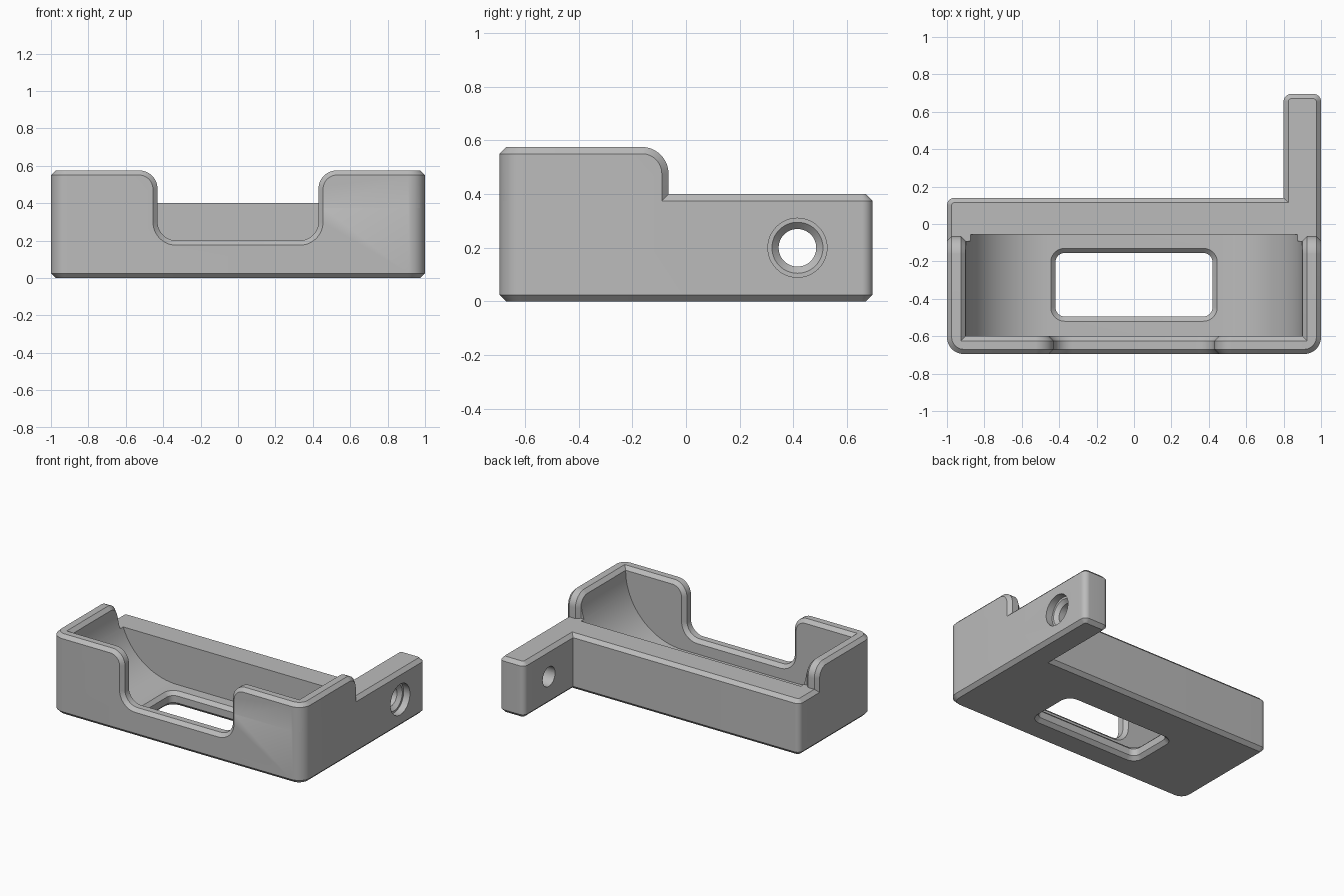
import bpy, bmesh, math
from mathutils import Vector

cube = bpy.data.objects.get("Cube")
if cube:
    bpy.data.objects.remove(cube, do_unlink=True)

CH = 0.025          # chamfer width
HALF_Y = 0.695      # half depth
TOP, LOW = 0.575, 0.4

grey = bpy.data.materials.new("plain_grey")
grey.use_nodes = True
grey.diffuse_color = (0.5, 0.5, 0.5, 1)
grey.node_tree.nodes["Principled BSDF"].inputs["Base Color"].default_value = grey.diffuse_color


def rounded(corners, steps=12):
    """Outline from (u, v, radius) right-angle corners."""
    out = []
    for i, (u, v, r) in enumerate(corners):
        p = Vector((u, v))
        if r == 0:
            out.append(p)
            continue
        d1 = (Vector(corners[i - 1][:2]) - p).normalized()
        d2 = (Vector(corners[(i + 1) % len(corners)][:2]) - p).normalized()
        c = p + r * (d1 + d2)
        for k in range(steps + 1):
            t = math.pi / 2 * k / steps
            out.append(c - r * (d2 * math.cos(t) + d1 * math.sin(t)))
    return out


def offset(outline, d):
    """Move every side of the outline outward by d."""
    n = len(outline)
    area = sum(outline[i - 1].cross(outline[i]) for i in range(n))
    s = 1 if area > 0 else -1
    out = []
    for i, p in enumerate(outline):
        a = (p - outline[i - 1]).normalized()
        b = (outline[(i + 1) % n] - p).normalized()
        na, nb = Vector((a.y, -a.x)) * s, Vector((b.y, -b.x)) * s
        out.append(p + (na + nb) * d / (1 + na.dot(nb)))
    return out


def loft(name, outline, sections, axis):
    """Solid through (position, offset) sections of one outline along an axis."""
    place = {"x": lambda u, v, w: (w, u, v),
             "y": lambda u, v, w: (u, w, v),
             "z": lambda u, v, w: (u, v, w)}[axis]
    bm = bmesh.new()
    rings = [[bm.verts.new(place(p.x, p.y, w)) for p in offset(outline, d)]
             for w, d in sections]
    n = len(outline)
    for r0, r1 in zip(rings, rings[1:]):
        for i in range(n):
            j = (i + 1) % n
            bm.faces.new((r0[i], r0[j], r1[j], r1[i]))
    bm.faces.new(rings[0])
    bm.faces.new(rings[-1])
    bmesh.ops.recalc_face_normals(bm, faces=bm.faces)
    mesh = bpy.data.meshes.new(name)
    bm.to_mesh(mesh)
    bm.free()
    mesh.materials.append(grey)
    ob = bpy.data.objects.new(name, mesh)
    bpy.context.collection.objects.link(ob)
    return ob


def combine(target, tool, operation):
    mod = target.modifiers.new(operation, "BOOLEAN")
    mod.operation, mod.solver, mod.object = operation, "EXACT", tool
    bpy.context.view_layer.objects.active = target
    bpy.ops.object.modifier_apply(modifier=mod.name)
    bpy.data.objects.remove(tool, do_unlink=True)


# Lower tray block with the side arm
plan = rounded([(-1, -HALF_Y, 0.09), (1, -HALF_Y, 0.09), (1, HALF_Y, 0.04),
                (0.8, HALF_Y, 0.04), (0.8, 0.14, 0), (-1, 0.14, 0.04)])
bracket = loft("bracket", plan, [(0, -CH), (CH, 0), (LOW - CH, 0), (LOW, -CH)], "z")

# Raised rim around the front and sides, with rounded back ends
rim_plan = rounded([(-1, -HALF_Y, 0.09), (1, -HALF_Y, 0.09), (1, 0.05, 0), (-1, 0.05, 0)])
rim = loft("rim", rim_plan, [(0.2, 0), (TOP - CH, 0), (TOP, -CH)], "z")
over = TOP + 0.0005
back = rounded([(-0.3, 0.9, 0), (-0.3, over, 0), (-0.065, over, 0.1),
                (-0.065, 0.1, 0), (0.3, 0.1, 0), (0.3, 0.9, 0)])
half = [(0.9, CH), (0.925, 0), (0.975, 0), (1.02, 0.045)]
ends = [(-x, d) for x, d in reversed(half)] + half
combine(rim, loft("rim_end_cutter", back, ends, "x"), "DIFFERENCE")
combine(bracket, rim, "UNION")

# Cavity with large curved ends, and the chamfer on its upper edge
cradle = rounded([(-0.9, 0.8, 0), (-0.9, 0.1, 0.45), (0.9, 0.1, 0.45), (0.9, 0.8, 0)], 24)
combine(bracket, loft("cavity_cutter", cradle, [(-0.6, 0), (-0.055, 0)], "y"), "DIFFERENCE")
lip = rounded([(-0.9, -0.6, 0), (0.9, -0.6, 0), (0.9, 0.3, 0), (-0.9, 0.3, 0)])
combine(bracket, loft("lip_cutter", lip, [(0.5, -0.05), (0.6, 0.05)], "z"), "DIFFERENCE")

# Front notch
notch = rounded([(-0.6, 0.9, 0), (-0.6, over, 0), (-0.43, over, 0.1), (-0.43, 0.2, 0.1),
                 (0.43, 0.2, 0.1), (0.43, over, 0.1), (0.6, over, 0), (0.6, 0.9, 0)])
combine(bracket, loft("notch_cutter", notch,
                      [(-0.72, 0.05), (-0.67, 0), (-0.625, 0), (-0.575, 0.05)], "y"),
        "DIFFERENCE")

# Floor window, chamfered above and below
window = rounded([(-0.42, -0.495, 0.05), (0.42, -0.495, 0.05),
                  (0.42, -0.155, 0.05), (-0.42, -0.155, 0.05)])
combine(bracket, loft("window_cutter", window,
                      [(-0.02, 0.045), (CH, 0), (0.075, 0), (0.12, 0.045)], "z"),
        "DIFFERENCE")

# Counterbored screw hole through the arm
r = 0.07
circle = rounded([(0.415 + a * r, 0.2 + b * r, r * 0.9999)
                  for a, b in ((-1, -1), (1, -1), (1, 1), (-1, 1))])
combine(bracket, loft("hole_cutter", circle,
                      [(0.7, 0), (0.925, 0), (0.95, CH), (0.95, 0.04), (1.05, 0.04)], "x"),
        "DIFFERENCE")

# Smooth curves, crisp chamfers
bpy.ops.object.select_all(action="DESELECT")
bracket.select_set(True)
bpy.context.view_layer.objects.active = bracket
bpy.ops.object.shade_smooth_by_angle(angle=math.radians(30))
